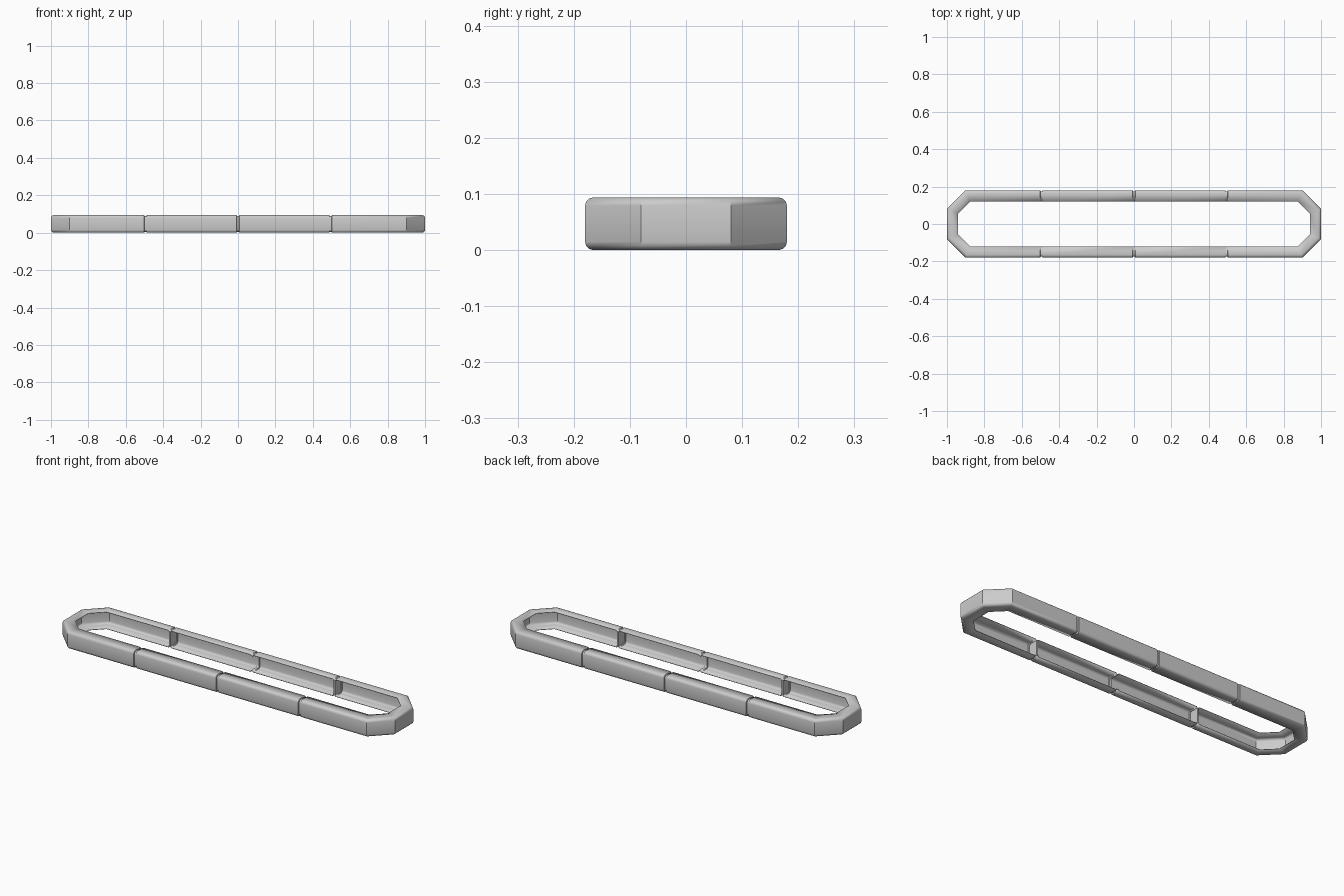
import bpy, bmesh, math

if "Cube" in bpy.data.objects:
    bpy.data.objects.remove(bpy.data.objects["Cube"])

H, DEPTH, R = 0.094, 0.06, 0.015      # height, flange depth, corner radius
WALL = 0.003
JOINTS = (-0.495, 0.0, 0.495)


def profile(inset=0.0):
    """C-section, open to the inside: (depth from outer face, z)."""
    pts = [(DEPTH, 0.0)]
    for i in range(4):
        a = math.radians(30 * i)
        pts.append((R - R * math.sin(a), R - R * math.cos(a)))
    pts += [(d, H - z) for d, z in reversed(pts)]
    sd, sz = (DEPTH - inset) / DEPTH, (H - 2 * inset) / H
    return [(DEPTH - (DEPTH - d) * sd, H / 2 + (z - H / 2) * sz) for d, z in pts]


def make_object(name, bm, thickness=0.0):
    bmesh.ops.recalc_face_normals(bm, faces=bm.faces)
    me = bpy.data.meshes.new(name)
    bm.to_mesh(me)
    bm.free()
    ob = bpy.data.objects.new(name, me)
    bpy.context.collection.objects.link(ob)
    bpy.context.view_layer.objects.active = ob
    ob.select_set(True)
    if thickness:
        # Outer web must face away from the ring before thickening inwards
        web = max(me.polygons, key=lambda p: abs(p.center.x))
        if web.normal.x * web.center.x < 0:
            me.flip_normals()
        mod = ob.modifiers.new("wall", 'SOLIDIFY')
        mod.thickness = thickness
        mod.offset = -1
    else:
        return ob
    bpy.ops.object.shade_smooth_by_angle(angle=math.radians(35))
    ob.select_set(False)
    return ob


# Path stations: (outer x, outer y, inner x, inner y, groove inset)
side = []
for g in JOINTS:
    for dx, ins in ((-0.007, 0), (-0.005, 0.005), (0.005, 0.005), (0.007, 0)):
        side.append((g + dx, -0.18, g + dx, -0.12, ins))
half = side + [(0.9, -0.18, 0.875, -0.12, 0), (1, -0.08, 0.94, -0.055, 0),
               (1, 0.08, 0.94, 0.055, 0), (0.9, 0.18, 0.875, 0.12, 0)]
stations = half + [(-a, -b, -c, -d, i) for a, b, c, d, i in half]

# Channel ring with grooves at the joints
bm = bmesh.new()
rings = []
for ox, oy, ix, iy, ins in stations:
    ring = []
    for d, z in profile(ins):
        t = d / DEPTH
        ring.append(bm.verts.new((ox + (ix - ox) * t, oy + (iy - oy) * t, z)))
    rings.append(ring)
for a, b in zip(rings, rings[1:] + rings[:1]):
    for j in range(len(a) - 1):
        bm.faces.new((a[j], b[j], b[j + 1], a[j + 1]))
make_object("channel_ring", bm, WALL)

# Bulkhead plates closing the channel at the outer joints
for n, (x, s) in enumerate((x, s) for x in (JOINTS[0], JOINTS[2]) for s in (-1, 1)):
    bm = bmesh.new()
    loop = [bm.verts.new((x - 0.004, s * (0.18 - d), z)) for d, z in profile(0.006)]
    face = bm.faces.new(loop)
    ext = bmesh.ops.extrude_face_region(bm, geom=[face], use_keep_orig=True)
    bmesh.ops.translate(bm, vec=(0.008, 0, 0),
                        verts=[v for v in ext["geom"] if isinstance(v, bmesh.types.BMVert)])
    make_object(f"bulkhead_{n + 1}", bm)
